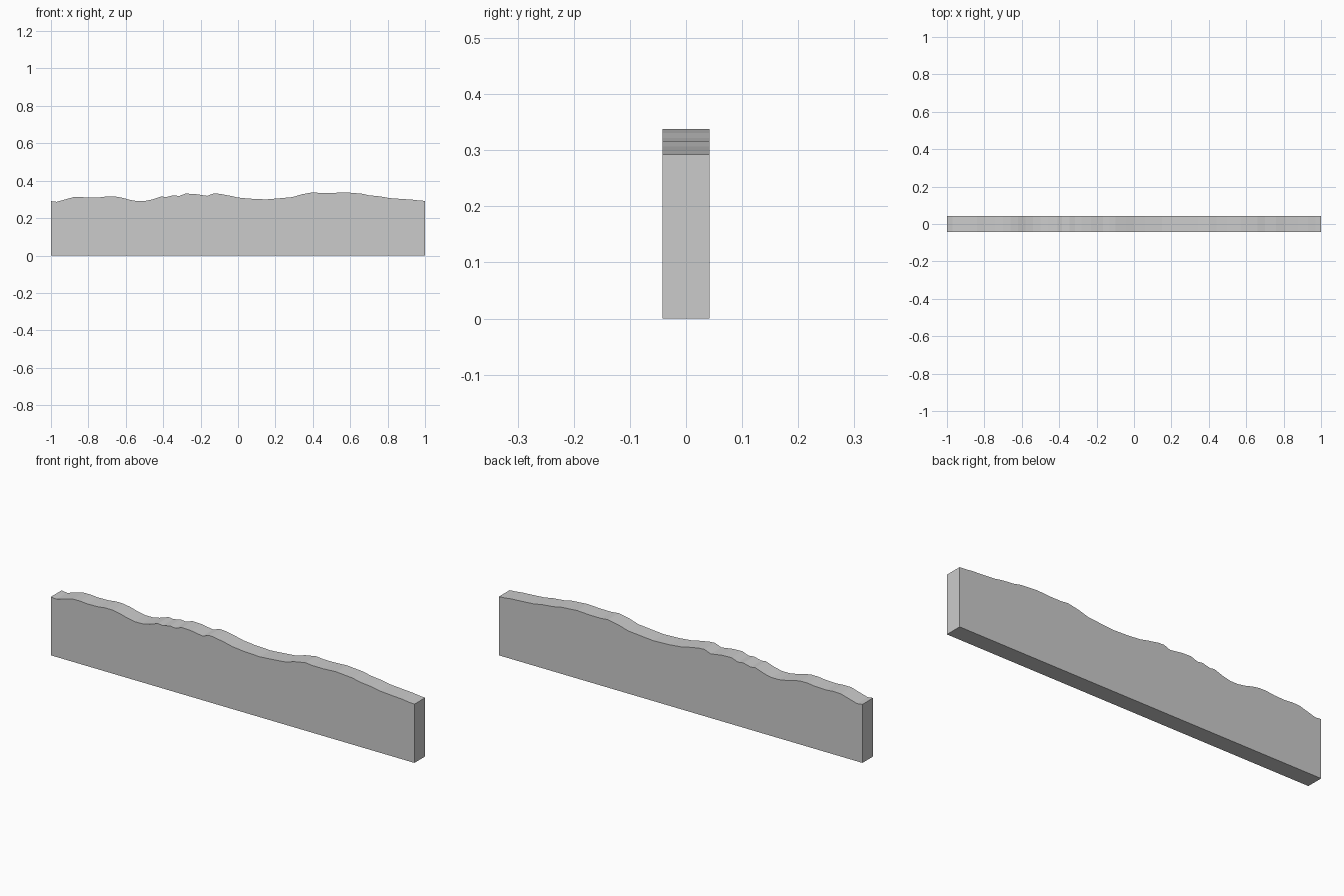
import bpy, bmesh

if "Cube" in bpy.data.objects:
    bpy.data.objects.remove(bpy.data.objects["Cube"])

# Wavy top edge of the wall, left to right (x, z)
TOP = [(-1, .291), (-.97, .287), (-.93, .298), (-.88, .312), (-.84, .313),
       (-.80, .309), (-.74, .311), (-.70, .316), (-.66, .316), (-.62, .309),
       (-.58, .298), (-.54, .291), (-.50, .291), (-.46, .299), (-.41, .316),
       (-.385, .312), (-.345, .322), (-.315, .318), (-.28, .331), (-.23, .329),
       (-.165, .319), (-.13, .332), (-.10, .330), (-.04, .319), (0, .310),
       (.06, .304), (.15, .300), (.20, .304), (.29, .312), (.34, .327),
       (.40, .338), (.44, .334), (.50, .334), (.57, .338), (.62, .334),
       (.66, .331), (.70, .322), (.76, .316), (.81, .307), (.88, .302),
       (.93, .299), (.97, .294), (1, .292)]
THICKNESS = 0.084


def extruded_slab(name, outline, thickness):
    """Closed x-z outline extruded along y, centred on y = 0."""
    bm = bmesh.new()
    face = bm.faces.new([bm.verts.new((x, -thickness / 2, z)) for x, z in outline])
    ext = bmesh.ops.extrude_face_region(bm, geom=[face], use_keep_orig=True)
    verts = [v for v in ext["geom"] if isinstance(v, bmesh.types.BMVert)]
    bmesh.ops.translate(bm, verts=verts, vec=(0, thickness, 0))
    bmesh.ops.recalc_face_normals(bm, faces=bm.faces)
    mesh = bpy.data.meshes.new(name)
    bm.to_mesh(mesh)
    bm.free()
    obj = bpy.data.objects.new(name, mesh)
    bpy.context.collection.objects.link(obj)
    return obj


# Upright slab with flat base and wavy top
extruded_slab("wavy_wall", [(1, 0), (-1, 0)] + TOP, THICKNESS)
